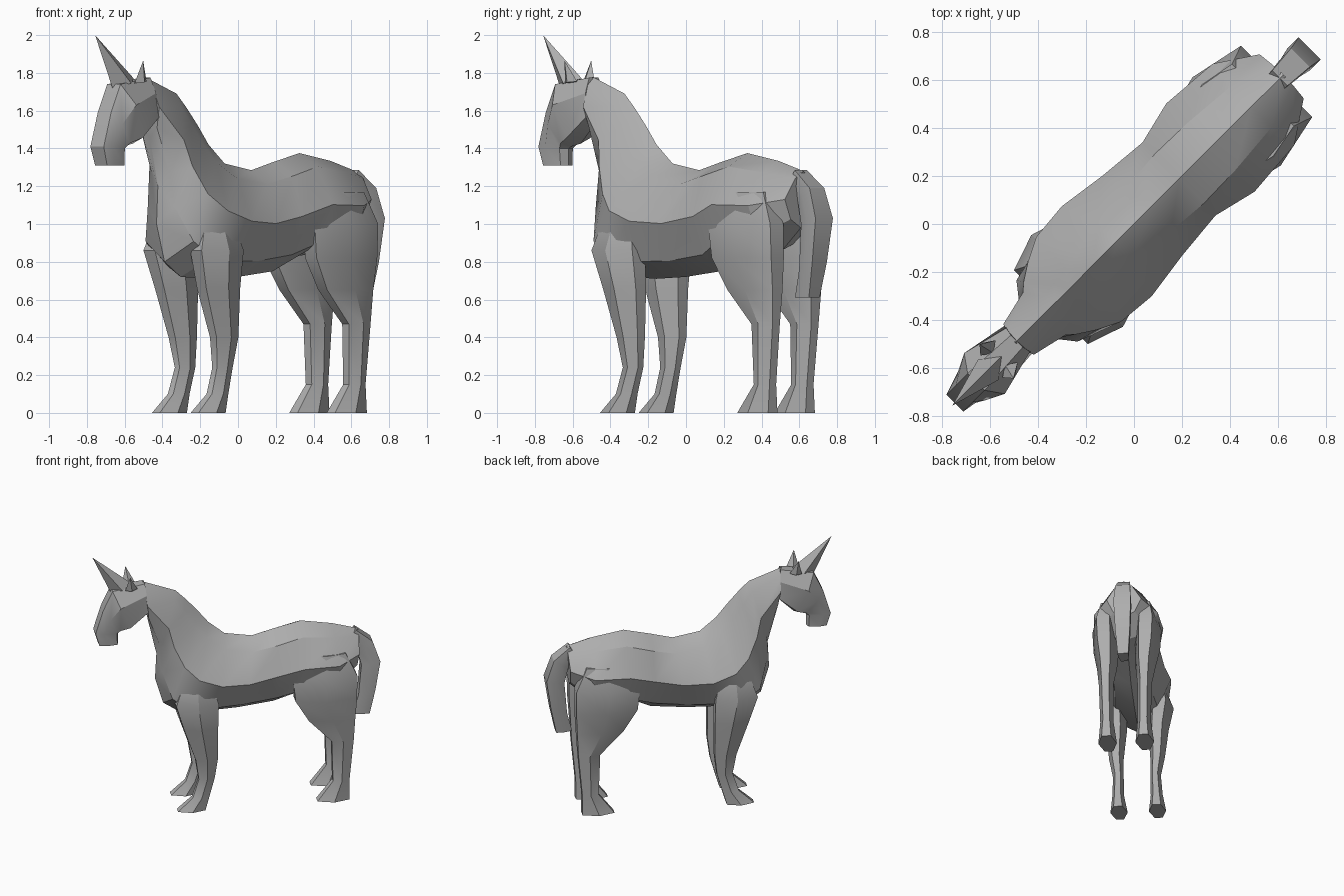
import bpy, bmesh, math
from mathutils import Vector

cube = bpy.data.objects.get("Cube")
if cube:
    bpy.data.objects.remove(cube, do_unlink=True)

grey = bpy.data.materials.new("plain grey")
grey.use_nodes = True
COLOUR = (0.42, 0.42, 0.42, 1)
grey.diffuse_color = COLOUR
grey.node_tree.nodes["Principled BSDF"].inputs["Base Color"].default_value = COLOUR

R = math.sqrt(0.5)


def place(u, v, z):
    """u runs nose to tail, v to the animal's left; it stands on the diagonal."""
    return Vector(((u + v) * R, (u - v) * R, z))


def section(a, b, profile, centre=0):
    """Closed ring between side-view points a and b; profile is (fraction, half width)."""
    def row(sign, items):
        return [place(a[0] + (b[0] - a[0]) * t, centre + sign * w, a[1] + (b[1] - a[1]) * t)
                for t, w in items]
    return row(1, profile) + row(-1, [p for p in reversed(profile) if p[1] > 0])


def loft(name, rings, tip=None):
    """Skin the rings, cap the ends, optionally finish in a point."""
    bm = bmesh.new()
    loops = [[bm.verts.new(p) for p in ring] for ring in rings]
    n = len(loops[0])
    for lo, hi in zip(loops, loops[1:]):
        for i in range(n):
            j = (i + 1) % n
            bm.faces.new((lo[i], lo[j], hi[j], hi[i]))
    bm.faces.new(loops[0])
    if tip is None:
        bm.faces.new(loops[-1])
    else:
        apex = bm.verts.new(tip)
        for i in range(n):
            bm.faces.new((loops[-1][i], loops[-1][(i + 1) % n], apex))
    bmesh.ops.recalc_face_normals(bm, faces=bm.faces)
    mesh = bpy.data.meshes.new(name)
    bm.to_mesh(mesh)
    bm.free()
    mesh.materials.append(grey)
    ob = bpy.data.objects.new(name, mesh)
    bpy.context.collection.objects.link(ob)
    bpy.ops.object.select_all(action='DESELECT')
    ob.select_set(True)
    bpy.context.view_layer.objects.active = ob
    bpy.ops.object.shade_smooth_by_angle(angle=math.radians(30))


def trunk(a, b, upper, side, lower):
    return section(a, b, [(0, 0), (.13, upper), (.5, side), (.85, lower), (1, 0)])


def skull(a, b, top, cheek, jaw):
    return section(a, b, [(0, top), (.35, cheek), (.9, jaw), (1, 0)])


# Body and neck, rump to throat
loft("body", [
    trunk((.88, 1.28), (.86, .98), .06, .13, .08),
    trunk((.69, 1.335), (.72, .86), .12, .24, .18),
    trunk((.46, 1.375), (.44, .83), .14, .26, .20),
    trunk((.27, 1.33), (.26, .75), .145, .215, .14),
    trunk((.10, 1.285), (0, .72), .13, .235, .14),
    trunk((-.10, 1.32), (-.22, .71), .11, .265, .16),
    trunk((-.22, 1.42), (-.43, .72), .085, .25, .21),
    trunk((-.30, 1.52), (-.55, .80), .07, .20, .18),
    trunk((-.38, 1.61), (-.61, 1.0), .06, .155, .10),
    trunk((-.46, 1.69), (-.60, 1.2), .05, .125, .07),
    trunk((-.70, 1.78), (-.66, 1.46), .05, .09, .06),
])

# Head, poll to chin
loft("head", [
    skull((-.69, 1.775), (-.67, 1.54), .035, .07, .08),
    skull((-.93, 1.74), (-.79, 1.425), .05, .12, .09),
    skull((-1.0, 1.59), (-.86, 1.41), .05, .085, .065),
    skull((-1.055, 1.41), (-.88, 1.40), .05, .06, .05),
    skull((-1.025, 1.31), (-.88, 1.31), .045, .055, .045),
])

# Horn and ears
loft("horn", [section((-.94, 1.72), (-.78, 1.77), [(0, 0), (.5, .06), (1, 0)])],
     tip=place(-1.07, 0, 2))
for side, label in ((1, "left"), (-1, "right")):
    loft(label + "_ear",
         [section((-.84, 1.745), (-.75, 1.755), [(0, 0), (.5, .03), (1, 0)], side * .065)],
         tip=place(-.81, side * .1, 1.865))

# Legs: height, front, back, inner and outer edge
FRONT = [(1.0, -.44, -.22, .12, .22), (.86, -.49, -.18, .08, .27), (.66, -.43, -.18, .08, .235),
         (.40, -.34, -.18, .10, .21), (.24, -.315, -.20, .10, .18), (.10, -.36, -.24, .10, .19),
         (0, -.47, -.27, .08, .21)]
HIND = [(1.17, .46, .76, .10, .21), (1.0, .37, .84, .06, .26), (.82, .39, .84, .06, .25),
        (.65, .49, .83, .07, .22), (.47, .66, .82, .09, .20), (.15, .67, .79, .09, .19),
        (0, .555, .79, .07, .21)]
for side, label in ((1, "left"), (-1, "right")):
    for part, table in (("front_leg", FRONT), ("hind_leg", HIND)):
        rings = []
        for z, fore, aft, inner, outer in table:
            w = (outer - inner) / 2
            rings.append(section((fore, z), (aft, z), [(0, w * .45), (.5, w), (1, w * .5)],
                                 side * (inner + outer) / 2))
        loft(label + "_" + part, rings)

# Tail, root to end
loft("tail", [section(a, b, [(0, w * .6), (.5, w), (1, w)]) for a, b, w in (
    ((.79, 1.20), (.86, 1.285), .045),
    ((.87, 1.12), (.98, 1.19), .055),
    ((.90, 1.0), (1.035, 1.03), .065),
    ((.88, .76), (1.0, .80), .055),
    ((.84, .61), (.96, .61), .04),
)])
